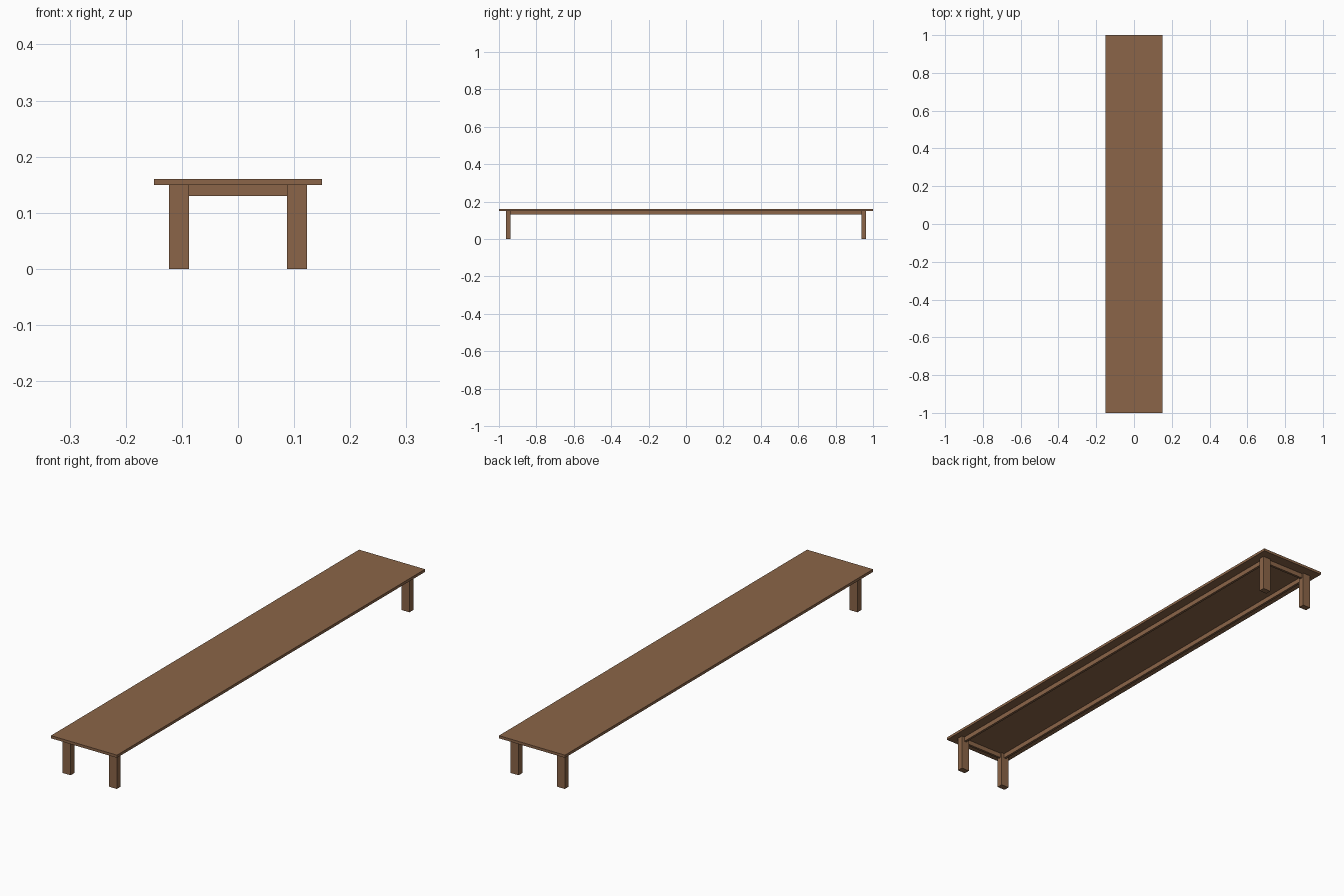
import bpy

if "Cube" in bpy.data.objects:
    bpy.data.objects.remove(bpy.data.objects["Cube"])

wood = bpy.data.materials.new("brown wood")
wood.diffuse_color = (0.258, 0.130, 0.065, 1)
wood.use_nodes = True
wood.node_tree.nodes["Principled BSDF"].inputs["Base Color"].default_value = wood.diffuse_color


def box(name, center, size):
    """Add a plain box with the given centre and full size."""
    bpy.ops.mesh.primitive_cube_add(size=1, location=center)
    ob = bpy.context.object
    ob.name = name
    ob.scale = size
    bpy.ops.object.transform_apply(location=False, rotation=False, scale=True)
    ob.data.materials.append(wood)
    return ob


LEG_X, LEG_Y = 0.105, 0.95        # leg centres
LEG_W, LEG_D = 0.036, 0.025       # leg width and depth
RAIL = 0.01                       # rail thickness

# Long flat top
box("table_top", (0, 0, 0.155), (0.30, 2.0, 0.011))

# Four legs
for sx, side in ((-1, "left"), (1, "right")):
    for sy, end in ((-1, "front"), (1, "back")):
        box(f"{end}_{side}_leg", (sx * LEG_X, sy * LEG_Y, 0.075), (LEG_W, LEG_D, 0.15))

# Rails under the top, running between the leg centres
for sx, side in ((-1, "left"), (1, "right")):
    box(f"{side}_rail", (sx * LEG_X, 0, 0.14), (RAIL, 2 * LEG_Y - LEG_D, 0.02))
for sy, end in ((-1, "front"), (1, "back")):
    box(f"{end}_rail", (0, sy * LEG_Y, 0.14), (2 * LEG_X - LEG_W, RAIL, 0.02))
